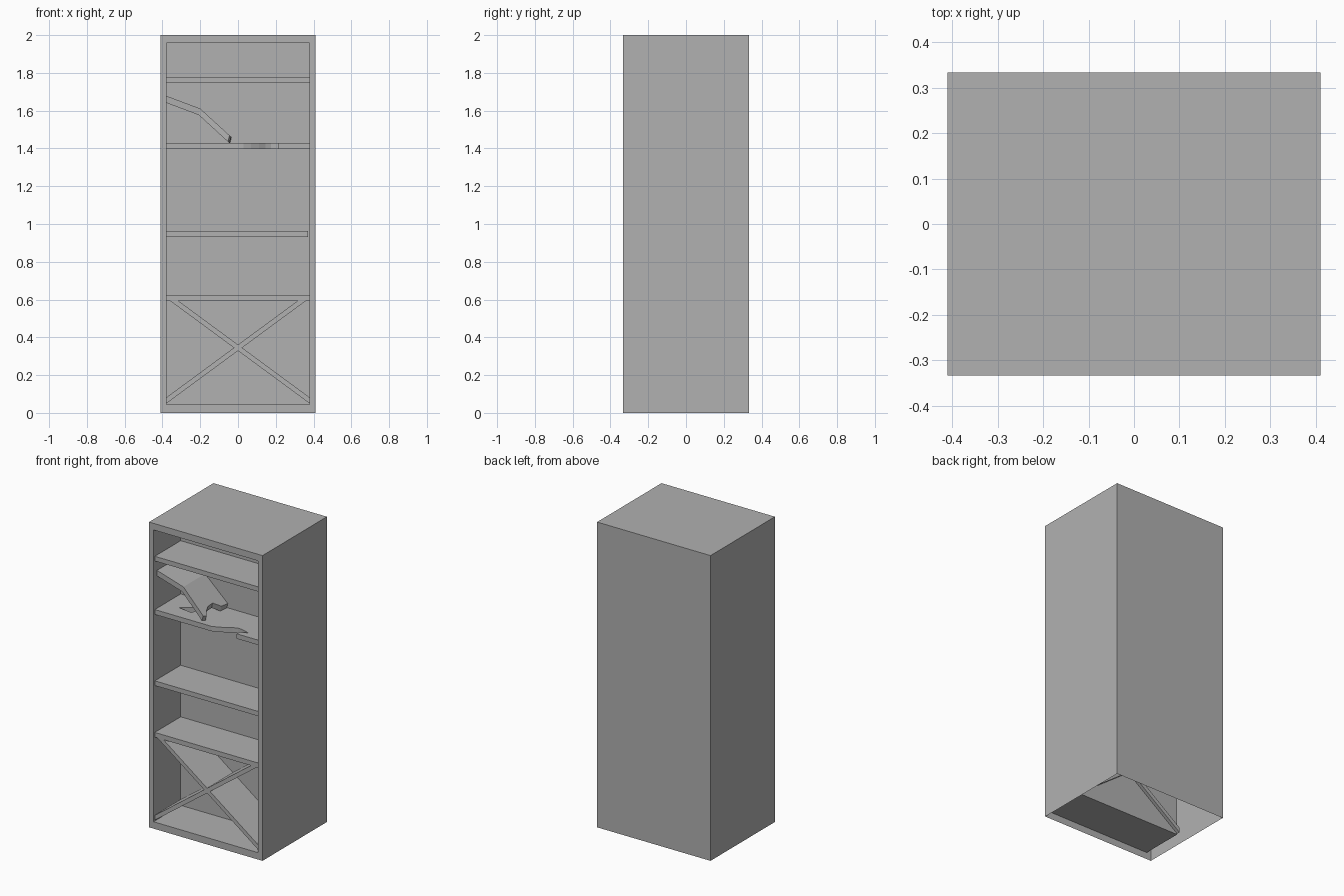
import bpy, bmesh
from mathutils import Vector

if "Cube" in bpy.data.objects:
    bpy.data.objects.remove(bpy.data.objects["Cube"])

FRONT, BACK = -0.32, -0.03      # depth range of boards (they just pierce the inner back)
INNER_X, INNER_Y = 0.379, -0.052

# Dark grey wood
grey = bpy.data.materials.new("dark_grey")
grey.diffuse_color = (0.44, 0.44, 0.44, 1)
grey.use_nodes = True
grey.node_tree.nodes["Principled BSDF"].inputs["Base Color"].default_value = grey.diffuse_color


def finish(bm, name):
    bmesh.ops.recalc_face_normals(bm, faces=bm.faces)
    mesh = bpy.data.meshes.new(name)
    bm.to_mesh(mesh)
    bm.free()
    mesh.materials.append(grey)
    ob = bpy.data.objects.new(name, mesh)
    bpy.context.collection.objects.link(ob)
    return ob


def slab(name, points, faces, offset):
    """Thicken a sheet of faces along an offset."""
    bm = bmesh.new()
    vs = [bm.verts.new(p) for p in points]
    fs = [bm.faces.new([vs[i] for i in f]) for f in faces]
    ext = bmesh.ops.extrude_face_region(bm, geom=fs, use_keep_orig=True)
    new = [g for g in ext["geom"] if isinstance(g, bmesh.types.BMVert)]
    bmesh.ops.translate(bm, verts=new, vec=Vector(offset))
    return finish(bm, name)


def flat_slab(name, outline, z0, z1):
    return slab(name, [(x, y, z0) for x, y in outline],
                [range(len(outline))], (0, 0, z1 - z0))


# Cabinet shell: open underneath, with a shallow recess in the front
bm = bmesh.new()
bmesh.ops.create_cube(bm, size=1)
for v in bm.verts:
    v.co = (v.co.x * 0.822, v.co.y * 0.667, v.co.z * 2 + 1)
bm.normal_update()
bottom = [f for f in bm.faces if f.normal.z < -0.9]
front = [f for f in bm.faces if f.normal.y < -0.9][0]
bmesh.ops.delete(bm, geom=bottom, context="FACES_ONLY")
for y in (-0.3335, INNER_Y):
    bmesh.ops.inset_individual(bm, faces=[front], thickness=0.01)
    for v in front.verts:
        v.co = (INNER_X if v.co.x > 0 else -INNER_X, y, 1.957 if v.co.z > 1 else 0.045)
finish(bm, "cabinet_shell")

# Whole shelves
for name, z, right in (("top_shelf", 1.748, 0.379),
                       ("middle_shelf", 0.932, 0.37),
                       ("lower_shelf", 0.594, 0.379)):
    flat_slab(name, [(-0.379, FRONT), (right, FRONT), (right, BACK), (-0.379, BACK)],
              z, z + 0.031)

# Crossed planks in the bottom compartment
for name, s in (("cross_plank_a", 1), ("cross_plank_b", -1)):
    profile = [(-0.379, 0.05), (0.362, 0.595), (0.318, 0.595), (-0.379, 0.082)]
    slab(name, [(s * x, FRONT, z) for x, z in profile], [range(4)],
         (0, BACK - FRONT, 0))

# Broken shelf with a splintered front edge
shelf = flat_slab("broken_shelf", [
    (-0.379, FRONT), (0.03, FRONT), (0.07, -0.306), (0.11, -0.285), (0.145, -0.262),
    (0.175, -0.25), (0.20, -0.25), (0.265, -0.27), (0.215, -0.29), (0.215, FRONT),
    (0.379, FRONT), (0.379, BACK), (-0.379, BACK)], 1.398, 1.43)

# Hole punched in the broken shelf
cutter = flat_slab("hole_cutter", [
    (-0.28, -0.215), (-0.18, -0.23), (-0.16, -0.18), (-0.2, -0.16)], 1.35, 1.48)
cutter.hide_render = True
cutter.hide_set(True)
mod = shelf.modifiers.new("hole", "BOOLEAN")
mod.operation = "DIFFERENCE"
mod.solver = "EXACT"
mod.object = cutter

# Snapped, bent board hanging from the left wall; each row is (y, end x)
rows = [(-0.297, -0.045), (-0.272, -0.037), (-0.25, -0.055), (-0.21, -0.07),
        (-0.16, -0.072), (-0.115, -0.04), (-0.055, -0.035)]
pts, faces = [], []
for i, (y, end) in enumerate(rows):
    bend_y = -0.28 if i == 0 else y
    pts += [(-0.379, y, 1.678), (-0.2, bend_y, 1.611), (end, y, 1.611 - 0.915 * (end + 0.2))]
    if i:
        a, b = 3 * i - 3, 3 * i
        faces += [(a, a + 1, b + 1, b), (a + 1, a + 2, b + 2, b + 1)]
slab("snapped_board", pts, faces, (-0.008, 0, -0.034))
